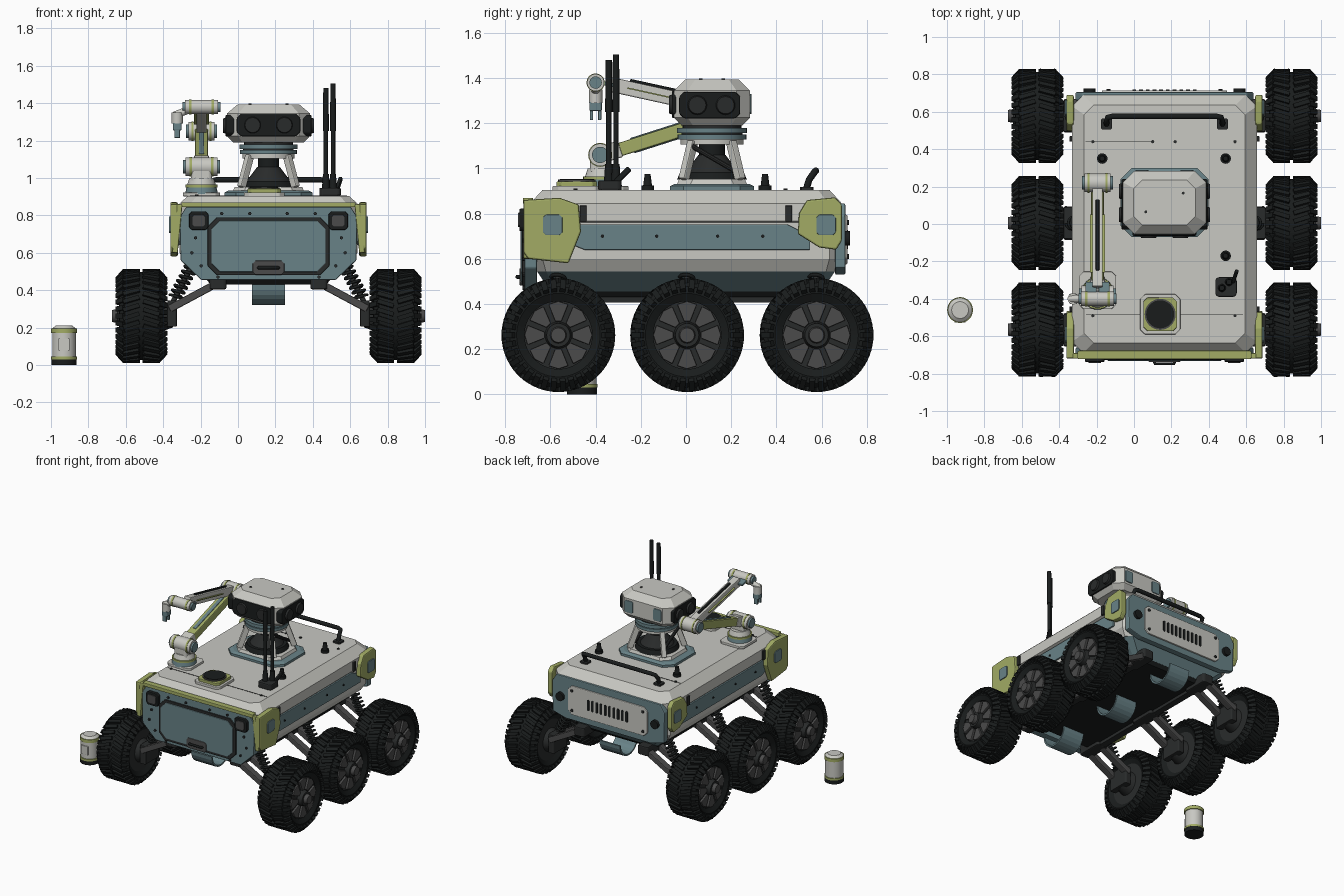
import bpy, bmesh
from math import sin, cos, pi, radians
from mathutils import Vector, Matrix

if "Cube" in bpy.data.objects:
    bpy.data.objects.remove(bpy.data.objects["Cube"])

CX = 0.163  # rover centre line

def material(name, c):
    m = bpy.data.materials.new(name)
    m.diffuse_color = (*c, 1)
    m.use_nodes = True
    m.node_tree.nodes["Principled BSDF"].inputs["Base Color"].default_value = m.diffuse_color
    return m
WHITE = material("white", (.58, .58, .54)); BLUE = material("blue", (.14, .225, .245))
GREEN = material("green", (.36, .41, .13)); DARK = material("dark", (.022, .024, .024))
BLACK = material("black", (.01, .012, .012)); GREY = material("grey", (.07, .07, .07))

def finish(name, bm, mat, smooth=False, bevel=0):
    bmesh.ops.recalc_face_normals(bm, faces=bm.faces)
    me = bpy.data.meshes.new(name)
    bm.to_mesh(me); bm.free()
    me.materials.append(mat)
    if smooth:
        me.shade_smooth(); me.set_sharp_from_angle(angle=radians(35))
    ob = bpy.data.objects.new(name, me)
    bpy.context.collection.objects.link(ob)
    if bevel:
        b = ob.modifiers.new("bevel", 'BEVEL'); b.width = bevel; b.segments = 2
    return ob

def skin(bm, rings, caps=True):
    R = [[bm.verts.new(p) for p in r] for r in rings]
    n = len(R[0])
    for a, b in zip(R, R[1:]):
        for i in range(n):
            bm.faces.new((a[i], a[(i+1) % n], b[(i+1) % n], b[i]))
    if caps:
        bm.faces.new(R[0]); bm.faces.new(R[-1])

AX = {'x': lambda u, v, w: (w, u, v), 'y': lambda u, v, w: (u, w, v), 'z': lambda u, v, w: (u, v, w)}
def prism(name, pts, axis, a, b, mat, bevel=0):
    bm = bmesh.new()
    skin(bm, [[AX[axis](u, v, w) for u, v in pts] for w in (a, b)])
    return finish(name, bm, mat, bevel=bevel)

def octa(cx, cy, hx, hy, c):
    return [(cx+x, cy+y) for x, y in ((hx-c, -hy), (hx, c-hy), (hx, hy-c), (hx-c, hy),
                                      (c-hx, hy), (-hx, hy-c), (-hx, c-hy), (c-hx, -hy))]

def loft(name, cx, cy, secs, mat):
    bm = bmesh.new()
    skin(bm, [[(x, y, z) for x, y in octa(cx, cy, hx, hy, c)] for hx, hy, c, z in secs])
    return finish(name, bm, mat)

def box(name, c, s, mat, bevel=0):
    return prism(name, octa(c[0], c[1], s[0]/2, s[1]/2, .12*min(s[:2])), 'z', c[2]-s[2]/2, c[2]+s[2]/2, mat, bevel)

def axis_matrix(p, q):
    p, q = Vector(p), Vector(q)
    return Matrix.Translation((p+q)/2) @ (q-p).to_track_quat('Z', 'X').to_matrix().to_4x4(), (q-p).length

def rod(name, p, q, r, mat, r2=None, n=24):
    M, L = axis_matrix(p, q)
    bm = bmesh.new()
    bmesh.ops.create_cone(bm, cap_ends=True, segments=n, radius1=r, radius2=r if r2 is None else r2, depth=L, matrix=M)
    return finish(name, bm, mat, True)

def beam(name, p, q, w, h, mat, bevel=.006):
    M, L = axis_matrix(p, q)
    bm = bmesh.new()
    bmesh.ops.create_cube(bm, size=1, matrix=M @ Matrix.Diagonal((w, h, L, 1)))
    return finish(name, bm, mat, bevel=bevel)

def tube(name, pts, r, mat):
    cu = bpy.data.curves.new(name, 'CURVE')
    cu.dimensions = '3D'; cu.bevel_depth = r; cu.bevel_resolution = 2; cu.use_fill_caps = True
    sp = cu.splines.new('POLY'); sp.points.add(len(pts)-1)
    for s, p in zip(sp.points, pts): s.co = (*p, 1)
    cu.materials.append(mat)
    bpy.context.collection.objects.link(bpy.data.objects.new(name, cu))

# ---------- wheels: tyre with chevron lugs, rim, plates and hub, outward is +x
def wheel_parts():
    bm = bmesh.new()
    prof = [(-.1, .15), (-.12, .185), (-.117, .215), (-.09, .235), (.09, .235), (.117, .215), (.12, .185), (.1, .15)]
    N = 56
    rings = [[(x, r*cos(2*pi*i/N), r*sin(2*pi*i/N)) for i in range(N)] for x, r in prof]
    skin(bm, rings + rings[:1], False)
    for k in range(34):
        for s in (-1, 1):
            R = Matrix.Rotation(2*pi*(k+(s > 0)*.5)/34, 4, 'X')
            for x, r, size, tilt, yaw in ((.054, .24, (.09, .023, .022), 0, .3), (.112, .219, (.022, .025, .055), -.75, 0)):
                M = (R @ Matrix.Translation((s*x, 0, r)) @ Matrix.Rotation(s*yaw, 4, 'Z')
                     @ Matrix.Rotation(s*tilt, 4, 'Y') @ Matrix.Diagonal((*size, 1)))
                bmesh.ops.create_cube(bm, size=1, matrix=M)
    tyre = finish("tyre", bm, BLACK)
    rim = rod("rim", (-.1, 0, 0), (.092, 0, 0), .158, DARK, n=48)
    bm = bmesh.new()
    for k in range(8):
        a = 2*pi*k/8
        pts = [(r*cos(a+t), r*sin(a+t)) for r, t in ((.062, -.22), (.143, -.31), (.15, 0), (.143, .31), (.062, .22))]
        skin(bm, [[(x, u, v) for u, v in pts] for x in (.085, .108)])
    plates = finish("rim_plates", bm, GREY, bevel=.004)
    hub = rod("hub", (.08, 0, 0), (.13, 0, 0), .062, DARK, .052)
    cap = rod("hub_cap", (.12, 0, 0), (.157, 0, 0), .038, GREY, .032)
    inner = rod("wheel_motor", (-.17, 0, 0), (-.09, 0, 0), .06, DARK, .09)
    return [tyre, rim, plates, hub, cap, inner]

parts = wheel_parts()
for i, y in enumerate((-.565, .005, .578)):
    for s in (1, -1):
        for p in parts:
            o = p if (i == 0 and s == 1) else p.copy()
            if o is not p: bpy.context.collection.objects.link(o)
            o.location = (CX+s*.68, y, .262)
            o.rotation_euler = (0, 0, 0 if s == 1 else pi)
        # suspension: twin arms, knuckle, coil spring damper
        for d in (-.065, .065):
            beam("suspension_arm", (CX+s*.25, y+d*.95, .45), (CX+s*.53, y+d, .3), .04, .05, GREY)
        box("wheel_knuckle", (CX+s*.515, y, .275), (.05, .17, .14), DARK, .008)
        box("arm_mount", (CX+s*.27, y, .44), (.09, .2, .07), DARK, .008)
        a, b = Vector((CX+s*.4, y, .55)), Vector((CX+s*.51, y, .34))
        rod("damper", a, b, .014, DARK, n=12)
        e, f = Vector((s*.886, 0, .464)), Vector((0, 1, 0))
        tube("coil_spring", [a.lerp(b, .05+.85*t/84)+.032*(e*cos(t*pi/6)+f*sin(t*pi/6)) for t in range(85)], .008, BLACK)
    # curved skid hanging under the hull
    arc = [(y+r*cos(t), .43+r*sin(t)) for r, ks in ((.11, range(13)), (.098, range(12, -1, -1)))
           for t in [pi+pi*k/12 for k in ks]]
    prism("belly_skid", arc, 'x', CX-.087, CX+.087, BLUE)

# ---------- hull
loft("lower_hull", CX, 0, [(.33, .6, .03, .455), (.44, .66, .04, .545)], BLUE)
loft("belly_plate", CX, 0, [(.31, .58, .03, .43), (.33, .6, .03, .456)], BLACK)
loft("main_hull", CX, 0, [(.44, .66, .04, .543), (.475, .685, .05, .6), (.475, .685, .05, .76), (.495, .69, .06, .768),
                          (.495, .69, .06, .845), (.43, .635, .05, .905)], WHITE)
for s in (-1, 1):
    x = CX+s*.475
    prism("side_panel", [(-.5, .752), (.45, .752), (.55, .7), (.55, .64), (-.45, .64), (-.5, .66)], 'x', x, x+s*.014, BLUE, .004)
    box("belly_rail", (CX+s*.27, 0, .43), (.05, 1.2, .045), DARK)
    for y in (-.455, .455):
        box("side_clip", (CX+s*.497, y, .8), (.02, .03, .07), DARK, .003)
    for y in (-.37, -.13, .14, .34):
        rod("side_bolt", (x, y, .7), (x+s*.02, y, .7), .008, BLACK, n=8)
    x = CX+s*.485
    prism("front_corner_guard", [(-.72, .86), (-.56, .87), (-.475, .84), (-.465, .72), (-.52, .58), (-.7, .6), (-.72, .63)],
          'x', x, x+s*.04, GREEN, .008)
    prism("rear_corner_guard", [(.5, .8), (.535, .86), (.66, .872), (.69, .84), (.69, .68), (.665, .64), (.59, .65), (.495, .71)],
          'x', x, x+s*.04, GREEN, .008)
    for y in (-.59, .62):
        prism("guard_pad", octa(y, .75, .043, .045, .012), 'x', x, x+s*.047, BLUE, .003)

# ---------- front and rear faces
face = [(-.44, .845), (.44, .845), (.475, .79), (.47, .56), (.36, .455), (-.36, .455), (-.47, .56), (-.475, .79)]
face = [(CX+x, z) for x, z in face]
prism("front_panel", face, 'y', -.715, -.66, BLUE, .006)
prism("rear_panel", [(x, max(z, .53)) for x, z in face], 'y', .66, .705, BLUE, .006)
prism("front_hatch_frame", octa(CX, .635, .325, .155, .05), 'y', -.726, -.7, DARK, .004)
prism("front_hatch", octa(CX, .635, .305, .137, .045), 'y', -.732, -.7, BLUE, .004)
prism("front_handle_plate", octa(CX, .52, .085, .038, .015), 'y', -.738, -.7, GREY, .004)
tube("front_handle", [(CX+x, y, .52) for x, y in ((-.055, -.73), (-.05, -.748), (.05, -.748), (.055, -.73))], .009, BLACK)
box("front_brow", (CX, -.7, .857), (.93, .045, .026), GREEN, .005)
for s in (-1, 1):
    beam("front_side_trim", (CX+s*.475, -.705, .86), (CX+s*.5, -.705, .6), .03, .03, GREEN)
    prism("headlight_housing", octa(CX+s*.373, .772, .052, .05, .015), 'y', -.738, -.7, BLACK, .006)
    prism("headlight_lens", octa(CX+s*.373, .772, .034, .032, .01), 'y', -.744, -.7, GREY, .003)
    rod("tail_light", (CX+s*.4, .7, .69), (CX+s*.4, .725, .69), .032, BLACK)
    for x, z in ((.39, .68), (.41, .6), (.36, .53), (.27, .47), (.1, .81), (.25, .81)):
        rod("front_bolt", (CX+s*x, -.71, z), (CX+s*x, -.724, z), .009, DARK, n=8)
    for z in (.61, .76):
        rod("rear_bolt", (CX+s*.3, .7, z), (CX+s*.3, .722, z), .011, DARK, n=8)
prism("rear_vent_plate", octa(CX, .685, .335, .11, .03), 'y', .69, .715, WHITE, .006)
for k in range(10):
    prism("vent_slot", octa(CX+(k-4.5)*.036, .685, .01, .042, .006), 'y', .7, .718, BLACK)

# ---------- deck fittings
tube("deck_rail", [(CX+x, y, z) for x, y, z in ((-.31, .53, .9), (-.31, .545, .95), (-.305, .57, .985), (-.28, .575, .99),
     (.28, .575, .99), (.305, .57, .985), (.31, .545, .95), (.31, .53, .9))], .015, BLACK)
for x in (-.147, .473):
    box("rail_foot", (x, .535, .91), (.06, .06, .015), DARK)
for x, y in ((-.17, .35), (.49, .35), (.49, -.17)):
    rod("deck_knob_base", (x, y, .9), (x, y, .925), .028, BLACK)
    rod("deck_knob", (x, y, .92), (x, y, .975), .02, BLACK, .013)
for x in (-.22, .1, .22, .54):
    for y in (-.49, .44):
        rod("deck_bolt", (x, y, .9), (x, y, .912), .009, DARK, n=8)
box("deck_seam", (CX, -.485, .904), (.84, .004, .006), DARK)
box("deck_seam", (-.08, .44, .904), (.36, .004, .006), DARK)
box("fan_plate", (.14, -.483, .912), (.215, .215, .022), WHITE, .004)
box("fan_frame", (.14, -.483, .93), (.18, .18, .025), GREEN, .004)
rod("fan_ring", (.14, -.483, .93), (.14, -.483, .95), .083, GREY, n=32)
rod("fan_opening", (.14, -.483, .93), (.14, -.483, .954), .075, BLACK, n=32)

# ---------- antennas
box("antenna_base", (.492, -.337, .925), (.115, .105, .045), DARK, .008)
for x, y, z in ((.47, -.342, 1.48), (.508, -.31, 1.505)):
    rod("antenna_socket", (x, y, .93), (x, y, 1.02), .022, BLACK, .016)
    rod("antenna", (x, y, .95), (x, y, 1.3), .012, BLACK)
    rod("antenna_tip", (x, y, 1.25), (x, y, z), .016, BLACK, .014)
beam("antenna_latch", (.53, -.31, .94), (.55, -.25, 1.0), .025, .02, BLACK)

# ---------- sensor turret
HY = .115
loft("turret_plate", CX, HY, [(.235, .185, .06, .9), (.235, .185, .06, .922), (.215, .165, .06, .932)], BLUE)
loft("turret_step", CX, HY, [(.19, .155, .06, .93), (.18, .145, .06, .953)], WHITE)
rod("turret_bellows", (CX, HY, .95), (CX, HY, .985), .155, BLACK, .14, 32)
rod("turret_cone", (CX, HY, .98), (CX, HY, 1.06), .12, DARK, .06, 32)
rod("turret_column", (CX, HY, .98), (CX, HY, 1.13), .057, BLACK)
for s in (-1, 1):
    for t in (-1, 1):
        beam("turret_leg", (CX+s*.145, HY+t*.125, .95), (CX+s*.1, HY+t*.085, 1.12), .04, .035, WHITE)
    rod("turret_brace", (CX+s*.12, HY-.09, 1.1), (CX+s*.12, HY+.1, .99), .012, DARK, n=10)
for r, a, b, m in ((.14, 1.105, 1.13, WHITE), (.152, 1.128, 1.15, BLUE), (.135, 1.148, 1.158, DARK), (.155, 1.156, 1.18, BLUE), (.13, 1.178, 1.195, DARK)):
    rod("turret_ring", (CX, HY, a), (CX, HY, b), r, m, n=40)
loft("sensor_head", CX, HY, [(.19, .135, .05, 1.19), (.222, .168, .06, 1.225), (.222, .168, .06, 1.345), (.165, .12, .045, 1.393)], WHITE)
prism("head_front_window", octa(CX, 1.283, .17, .06, .022), 'y', HY-.178, HY-.1, BLACK, .006)
for s in (-1, 1):
    rod("front_lens", (CX+s*.085, HY-.17, 1.283), (CX+s*.085, HY-.19, 1.283), .046, DARK, .04)
    prism("head_side_window", octa(HY-.01, 1.28, .135, .058, .02), 'x', CX+s*.1, CX+s*.23, BLACK, .006)
    prism("head_rear_pad", octa(CX+s*.12, 1.285, .035, .045, .01), 'y', HY+.1, HY+.175, BLUE, .004)
    for d in (-.065, .06):
        rod("side_lens", (CX+s*.22, HY+d, 1.28), (CX+s*.243, HY+d, 1.28), .046, DARK, .038)
    rod("head_bolt", (CX+s*.1, HY+s*.05, 1.39), (CX+s*.1, HY+s*.05, 1.398), .008, DARK, n=8)

# ---------- robot arm
AXX = -.195
def joint(name, y, z, r, hw, mat=WHITE):
    rod(name, (AXX-hw, y, z), (AXX+hw, y, z), r, mat, n=28)
    for s in (-1, 1):
        rod(name+"_band", (AXX+s*hw*.6, y, z), (AXX+s*hw*.75, y, z), r*1.06, GREEN, n=28)
        rod(name+"_cap", (AXX+s*hw, y, z), (AXX+s*(hw+.014), y, z), r*.72, BLUE)
box("arm_plate", (AXX, -.355, .912), (.2, .2, .02), WHITE, .004)
rod("arm_base", (AXX, -.37, .915), (AXX, -.37, .95), .088, BLUE, .08, 32)
rod("arm_base_ring", (AXX, -.37, .95), (AXX, -.37, .965), .085, GREEN, n=32)
rod("arm_swivel", (AXX, -.37, .96), (AXX, -.37, 1.0), .078, WHITE, .065, 32)
box("shoulder_block", (AXX, -.38, 1.02), (.11, .09, .08), WHITE, .01)
joint("shoulder", -.38, 1.06, .05, .085)
beam("lower_arm", (AXX, -.35, 1.065), (AXX, .2, 1.24), .06, .07, GREEN)
beam("lower_arm_collar", (AXX, -.38, 1.058), (AXX, -.29, 1.087), .075, .08, WHITE)
beam("lower_arm_strip", (AXX, -.24, 1.1), (AXX, .12, 1.215), .07, .028, BLUE)
joint("elbow", .22, 1.25, .05, .07)
beam("upper_arm", (AXX, .2, 1.255), (AXX, -.34, 1.373), .065, .055, WHITE)
beam("upper_arm_cable", (AXX, .13, 1.3), (AXX, -.25, 1.383), .028, .02, BLACK)
for s in (-1, 1):
    beam("upper_arm_stripe", (AXX+s*.032, .05, 1.288), (AXX+s*.032, -.26, 1.356), .006, .014, GREEN, 0)
    beam("wrist_fork", (AXX+s*.035, -.31, 1.365), (AXX+s*.035, -.4, 1.385), .018, .06, BLUE)
joint("wrist", -.4, 1.38, .038, .088)
rod("wrist_link", (AXX-.08, -.4, 1.36), (AXX-.145, -.4, 1.335), .02, WHITE)
rod("hand", (-.325, -.4, 1.35), (-.325, -.4, 1.29), .03, WHITE)
box("gripper", (-.325, -.4, 1.275), (.045, .055, .04), BLUE, .006)
for d in (-.018, .018):
    box("gripper_finger", (-.325, -.4+d, 1.24), (.03, .014, .05), BLUE, .003)

# ---------- sample canister
for nm, a, b, r, r2, m in (("canister_base", 0, .03, .067, .067, BLACK), ("canister_band", .03, .045, .069, .069, GREEN),
        ("canister_body", .04, .175, .063, .063, WHITE), ("canister_collar", .17, .195, .069, .069, GREEN),
        ("canister_lid", .195, .21, .064, .045, WHITE)):
    rod(nm, (-.93, -.46, a), (-.93, -.46, b), r, m, r2, 32)
box("canister_label", (-.93, -.521, .11), (.06, .012, .065), WHITE, .002)
